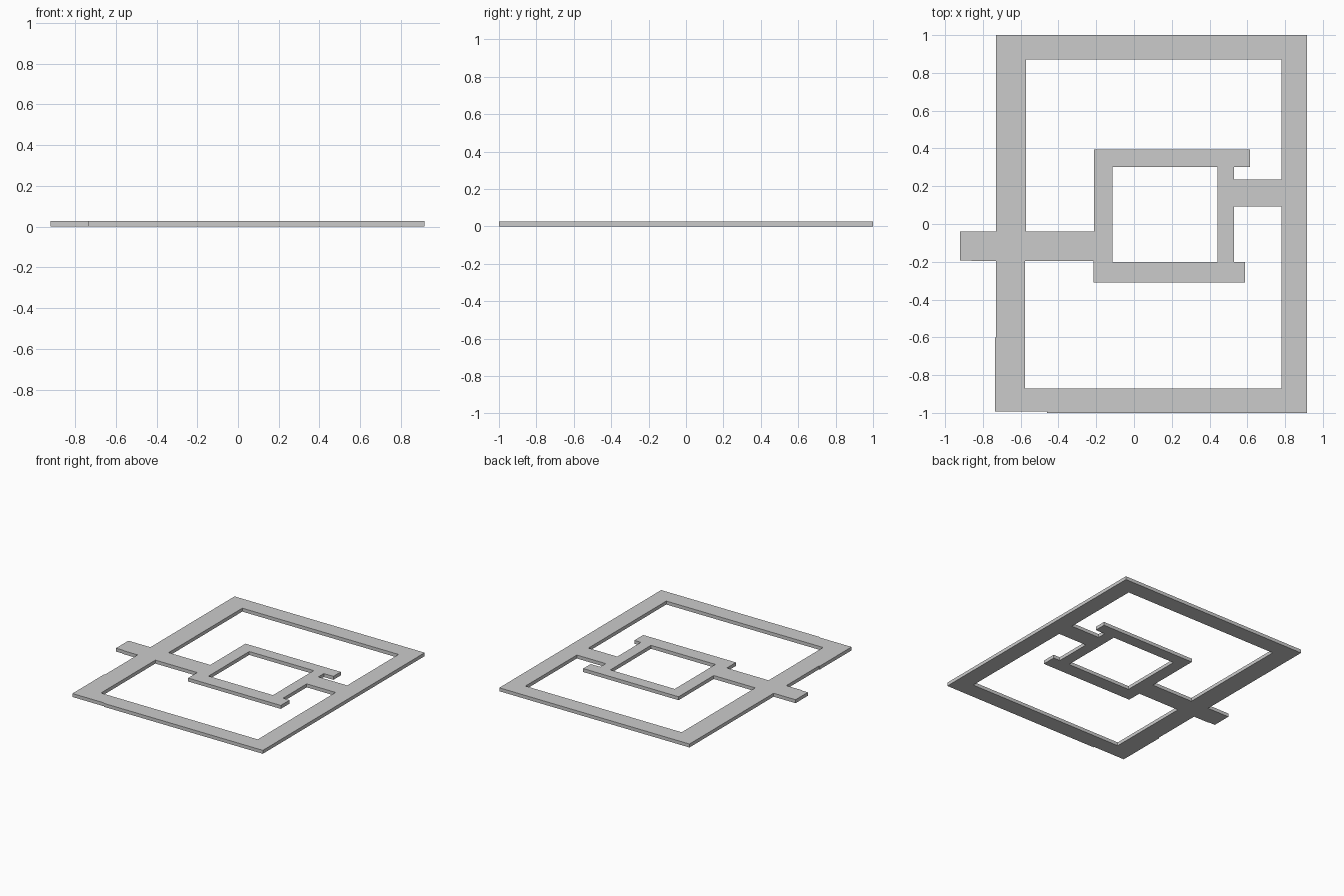
import bpy, bmesh

if "Cube" in bpy.data.objects:
    bpy.data.objects.remove(bpy.data.objects["Cube"])

THICKNESS = 0.027

# Outer silhouette: rectangular frame with the stub of the left arm sticking out
outer = [(-0.73, 1), (0.915, 1), (0.915, -1), (-0.46, -1), (-0.46, -0.993),
         (-0.737, -0.993), (-0.737, -0.6), (-0.73, -0.6), (-0.73, -0.197),
         (-0.86, -0.197), (-0.86, -0.192), (-0.92, -0.192), (-0.92, -0.04),
         (-0.73, -0.04)]

# Opening above the arm and the right tab
upper_opening = [(-0.572, 0.87), (0.78, 0.87), (0.78, 0.235), (0.53, 0.235),
                 (0.53, 0.303), (0.613, 0.303), (0.613, 0.395),
                 (-0.212, 0.395), (-0.212, -0.04), (-0.572, -0.04)]

# Opening below the arm and the right tab
lower_opening = [(-0.577, -0.197), (-0.215, -0.197), (-0.215, -0.31),
                 (0.587, -0.31), (0.587, -0.2), (0.53, -0.2), (0.53, 0.092),
                 (0.78, 0.092), (0.78, -0.87), (-0.577, -0.87)]

# Window inside the small inner frame
inner_window = [(-0.115, 0.303), (0.443, 0.303), (0.443, -0.2), (-0.115, -0.2)]


def add_loop(bm, points):
    verts = [bm.verts.new((x, y, 0)) for x, y in points]
    return [bm.edges.new((a, b)) for a, b in zip(verts, verts[1:] + verts[:1])]


def make_plate(name, loops, thickness):
    bm = bmesh.new()
    edges = [e for loop in loops for e in add_loop(bm, loop)]
    bmesh.ops.triangle_fill(bm, edges=edges, use_beauty=True, normal=(0, 0, 1))
    # Raise a copy of the filled outline to close the plate
    result = bmesh.ops.extrude_face_region(bm, geom=bm.faces[:], use_keep_orig=True)
    top = [g for g in result["geom"] if isinstance(g, bmesh.types.BMVert)]
    bmesh.ops.translate(bm, verts=top, vec=(0, 0, thickness))
    bmesh.ops.recalc_face_normals(bm, faces=bm.faces[:])
    mesh = bpy.data.meshes.new(name)
    bm.to_mesh(mesh)
    bm.free()
    obj = bpy.data.objects.new(name, mesh)
    bpy.context.collection.objects.link(obj)
    return obj


# Flat plate: outer frame, inner frame, left arm and right tab in one piece
make_plate("nested_frame_plate",
           [outer, upper_opening, lower_opening, inner_window], THICKNESS)
